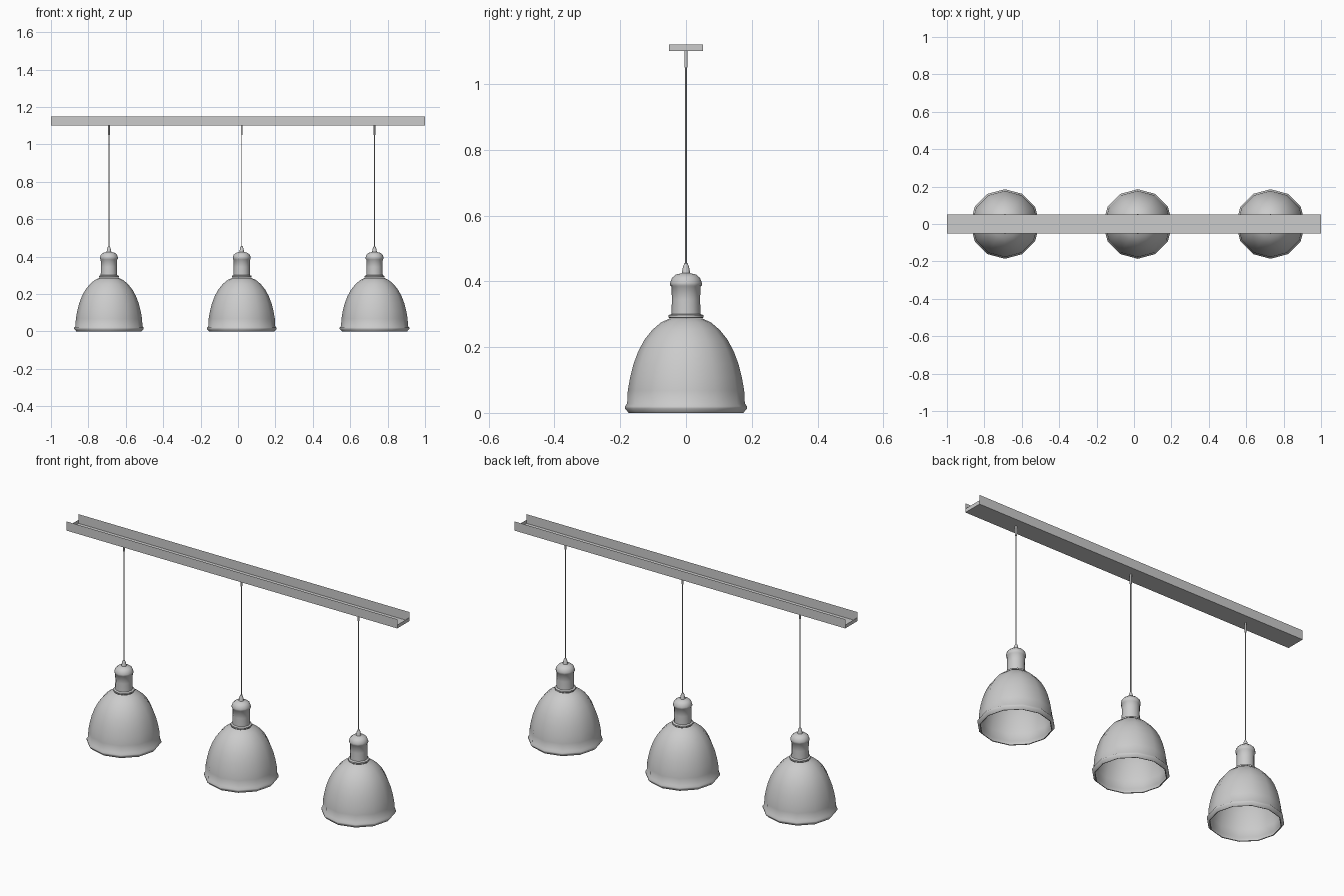
import bpy, bmesh, math

if "Cube" in bpy.data.objects:
    bpy.data.objects.remove(bpy.data.objects["Cube"])

SIDES = 12
LAMP_X = (-0.69, 0.02, 0.73)


def finish(name, bm, angle):
    bmesh.ops.recalc_face_normals(bm, faces=bm.faces)
    me = bpy.data.meshes.new(name)
    bm.to_mesh(me)
    bm.free()
    ob = bpy.data.objects.new(name, me)
    bpy.context.collection.objects.link(ob)
    bpy.context.view_layer.objects.active = ob
    ob.select_set(True)
    bpy.ops.object.shade_smooth_by_angle(angle=math.radians(angle))
    ob.select_set(False)
    return ob


def lathe(name, profile, x, sides=SIDES, angle=50):
    """Revolve (radius, z) points about a vertical axis at x."""
    bm = bmesh.new()
    rings = []
    for r, z in profile:
        rings.append([bm.verts.new((x + r * math.cos(2 * math.pi * i / sides),
                                    r * math.sin(2 * math.pi * i / sides), z))
                      for i in range(sides)])
    for a, b in zip(rings, rings[1:]):
        for i in range(sides):
            j = (i + 1) % sides
            bm.faces.new((a[i], a[j], b[j], b[i]))
    return finish(name, bm, angle)


# Ceiling channel: thin folded sheet, open on top, with low end lips
def channel():
    bm = bmesh.new()
    w, lo, lip, hi = 0.052, 1.10, 1.12, 1.15
    section = [(-w, hi), (-w, lo), (w, lo), (w, hi)]
    ends = [[bm.verts.new((x, y, z)) for y, z in section] for x in (-1, 1)]
    for i in range(3):
        bm.faces.new((ends[0][i], ends[1][i], ends[1][i + 1], ends[0][i + 1]))
    for x, e in zip((-1, 1), ends):
        top = [bm.verts.new((x, y, lip)) for y in (w, -w)]
        bm.faces.new((e[1], e[2], top[0], top[1]))
    return finish("ceiling_channel", bm, 30)


channel()

SHADE = [(0.170, 0.003), (0.174, 0.002), (0.186, 0.015), (0.186, 0.022),
         (0.179, 0.030), (0.177, 0.07), (0.170, 0.11), (0.160, 0.15),
         (0.145, 0.19), (0.126, 0.225), (0.102, 0.255), (0.076, 0.277),
         (0.050, 0.289)]
SOCKET = [(0.048, 0.288), (0.053, 0.290), (0.053, 0.297), (0.044, 0.301),
          (0.043, 0.345), (0.044, 0.384), (0.048, 0.388), (0.048, 0.396),
          (0.043, 0.410), (0.032, 0.420), (0.013, 0.425), (0.009, 0.445),
          (0.005, 0.455), (0.001, 0.456)]

# Three hanging lamps
for n, x in enumerate(LAMP_X, 1):
    lathe(f"lamp_shade_{n}", [(r, z - 0.002) for r, z in SHADE], x)
    lathe(f"socket_cap_{n}", SOCKET, x)
    lathe(f"cord_{n}", [(0.0025, 0.45), (0.0025, 1.055)], x, 8)
    lathe(f"cord_grip_{n}", [(0.0025, 1.05), (0.005, 1.05), (0.005, 1.10)], x, 8)
